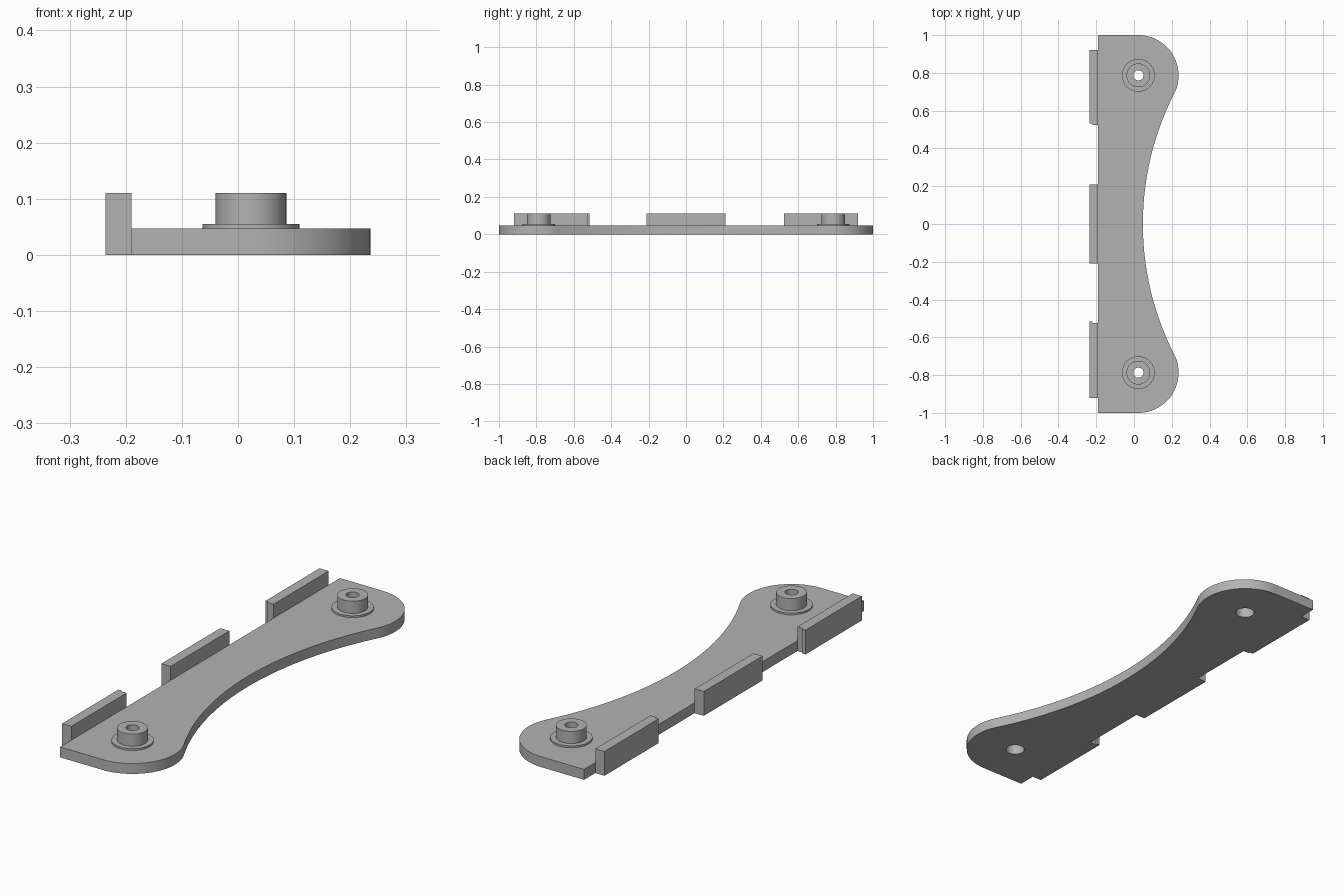
import bpy, bmesh
from math import sin, cos, pi, atan2
from mathutils import Vector

cube = bpy.data.objects.get("Cube")
if cube:
    bpy.data.objects.remove(cube, do_unlink=True)

# Main dimensions
PLATE_H, TOP = 0.047, 0.11
EDGE_X, OUTER_X = -0.19, -0.236
END_R = 0.213
BOSS_X, BOSS_Y = 0.023, 1 - END_R
NECK_X = 0.047

grey = bpy.data.materials.new("plain grey")
grey.use_nodes = True
grey.diffuse_color = (0.45, 0.45, 0.45, 1)
grey.node_tree.nodes["Principled BSDF"].inputs["Base Color"].default_value = grey.diffuse_color


def arc(cx, cy, r, a0, a1, n):
    steps = [a0 + (a1 - a0) * i / n for i in range(n + 1)]
    return [(cx + r * cos(a), cy + r * sin(a)) for a in steps]


def extrude_outline(name, loops, z0, z1):
    """Solid from a closed outline; further loops become holes."""
    curve = bpy.data.curves.new(name, 'CURVE')
    curve.dimensions, curve.fill_mode = '2D', 'BOTH'
    curve.extrude = (z1 - z0) / 2
    for loop in loops:
        spline = curve.splines.new('POLY')
        spline.points.add(len(loop) - 1)
        for point, (x, y) in zip(spline.points, loop):
            point.co = (x, y, 0, 1)
        spline.use_cyclic_u = True
    temp = bpy.data.objects.new(name + "_curve", curve)
    bpy.context.collection.objects.link(temp)
    bpy.context.view_layer.update()
    mesh = bpy.data.meshes.new_from_object(temp.evaluated_get(bpy.context.evaluated_depsgraph_get()))
    bpy.data.objects.remove(temp, do_unlink=True)
    bm = bmesh.new()
    bm.from_mesh(mesh)
    bmesh.ops.remove_doubles(bm, verts=bm.verts, dist=1e-5)
    bmesh.ops.translate(bm, verts=bm.verts, vec=(0, 0, (z0 + z1) / 2))
    return finish(name, bm)


def lathe(name, profile, x, y):
    """Closed profile of (radius, height) spun round a vertical axis."""
    bm = bmesh.new()
    verts = [bm.verts.new((r, 0, z)) for r, z in profile]
    edges = [bm.edges.new((a, b)) for a, b in zip(verts, verts[1:] + verts[:1])]
    bmesh.ops.spin(bm, geom=verts + edges, cent=(0, 0, 0), axis=(0, 0, 1),
                   angle=2 * pi, steps=48, use_merge=True)
    bmesh.ops.remove_doubles(bm, verts=bm.verts, dist=1e-5)
    bmesh.ops.translate(bm, verts=bm.verts, vec=(x, y, 0))
    return finish(name, bm)


def finish(name, bm):
    bmesh.ops.recalc_face_normals(bm, faces=bm.faces)
    mesh = bpy.data.meshes.new(name)
    bm.to_mesh(mesh)
    bm.free()
    mesh.materials.append(grey)
    obj = bpy.data.objects.new(name, mesh)
    bpy.context.collection.objects.link(obj)
    bpy.ops.object.select_all(action='DESELECT')
    obj.select_set(True)
    bpy.context.view_layer.objects.active = obj
    bpy.ops.object.shade_smooth_by_angle(angle=pi / 6)
    return obj


# Plate: round ends joined by a tangent concave neck arc
dx = BOSS_X - NECK_X
neck_r = (dx * dx + BOSS_Y ** 2 - END_R ** 2) / (2 * (END_R + dx))
neck_x = NECK_X + neck_r
tangent = atan2(BOSS_Y, neck_x - BOSS_X)
outline = [(EDGE_X, -1)]
outline += arc(BOSS_X, -BOSS_Y, END_R, -pi / 2, tangent, 32)
outline += arc(neck_x, 0, neck_r, pi + tangent, pi - tangent, 48)[1:-1]
outline += arc(BOSS_X, BOSS_Y, END_R, -tangent, pi / 2, 32)
outline += [(EDGE_X, 1)]
holes = [arc(BOSS_X, s * BOSS_Y, 0.04, 0, 2 * pi, 48)[:-1] for s in (-1, 1)]
extrude_outline("plate", [outline] + holes, 0, PLATE_H)

# Flanged bosses with a bore
profile = [(0.027, PLATE_H), (0.0865, PLATE_H), (0.0865, 0.055),
           (0.063, 0.055), (0.063, TOP), (0.027, TOP)]
for side, s in (("front", -1), ("back", 1)):
    lathe(side + "_boss", profile, BOSS_X, s * BOSS_Y)

# Upright tabs along the straight edge; the end tabs have a small step
step_x = -0.22
extrude_outline("middle_tab", [[(OUTER_X, -0.21), (EDGE_X, -0.21),
                                (EDGE_X, 0.21), (OUTER_X, 0.21)]], 0, TOP)
for side, s, outer in (("front", -1, 0.517), ("back", 1, 0.532)):
    tab = [(OUTER_X, s * 0.92), (EDGE_X, s * 0.92), (EDGE_X, s * 0.525),
           (step_x, s * 0.525), (step_x, s * outer), (OUTER_X, s * outer)]
    extrude_outline(side + "_tab", [tab], 0, TOP)
